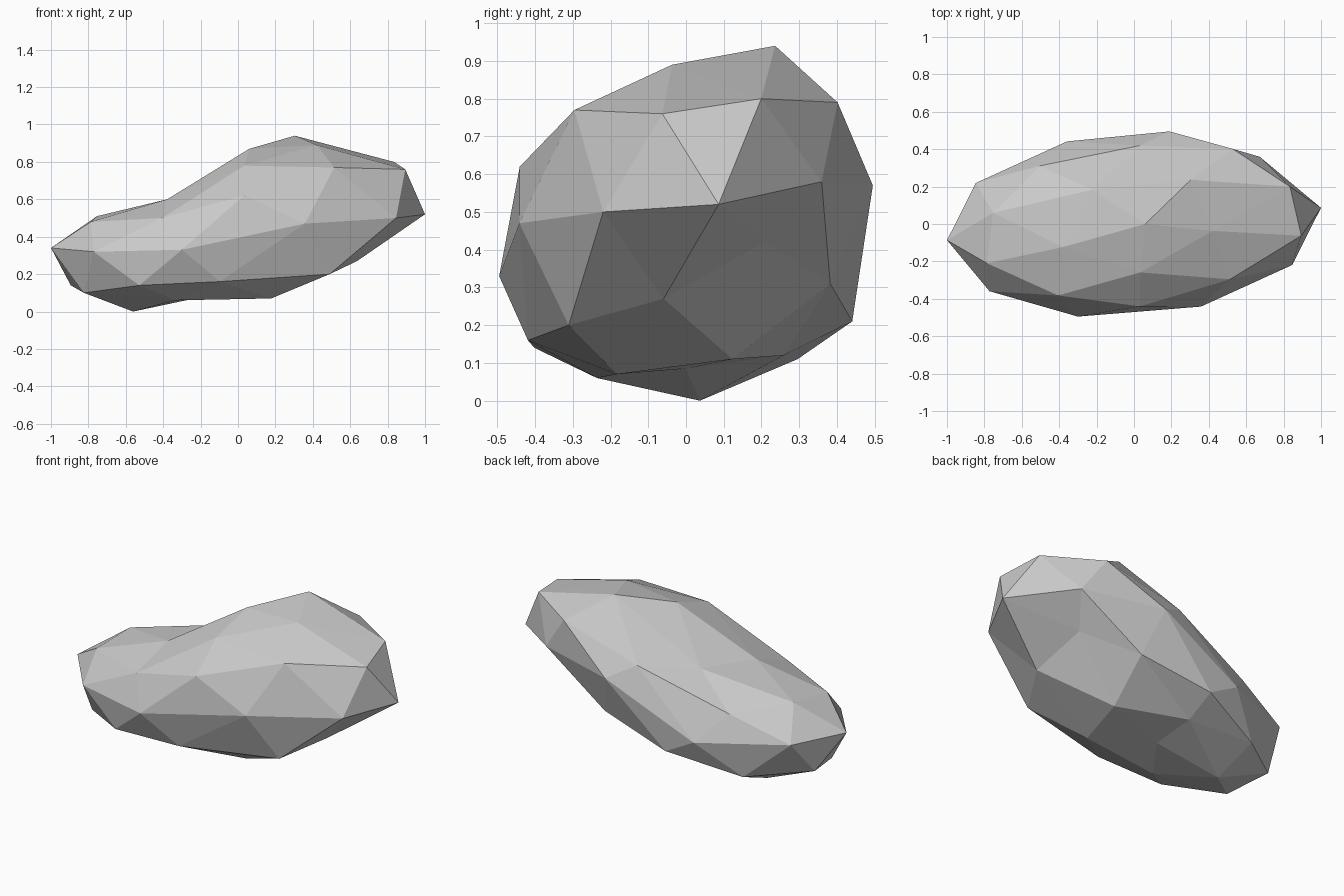
import bpy
import bmesh
from math import atan2, tau

# Heights of each ring of corners, counter-clockwise from +x, top to bottom
RING_HEIGHTS = {
    "top_pole": [.87],
    "crown": [.89, .94, .62, .60, .78],
    "shoulder": [.76, .80, .79, .66, .47, .51, .48, .50, .62, .77],
    "waist": [.52, .58, .57, .31, .34, .34, .32, .33, .47, .50],
    "flank": [.27, .42, .31, .21, .11, .14, .10, .14, .16, .20],
    "base": [.11, .12, 0, .06, .07],
    "bottom_pole": [.085],
}

# Small sideways chips that make the corners irregular, in the same order
RING_CHIPS = {
    "top_pole": [0],
    "crown": [-.14, -.03, .06, .06, -.05],
    "shoulder": [0, .01, .02, .05, .04, .04, .02, .02, -.05, -.06],
    "waist": [0, -.1, -.06, .01, 0, 0, 0, -.05, -.01, 0],
    "flank": [0, -.13, -.11, -.09, -.01, 0, 0, -.02, -.07, .06],
    "base": [-.07, -.09, 0, 0, .02],
    "bottom_pole": [-.1],
}


def ring_name(w):
    """Sort a unit-sphere height into one of the seven rings."""
    limits = [("top_pole", .95), ("crown", .7), ("shoulder", .2),
              ("waist", -.2), ("flank", -.7), ("base", -.95)]
    for name, lower in limits:
        if w > lower:
            return name
    return "bottom_pole"


def turn(vert):
    """Angle around the vertical axis, with a tolerance at zero."""
    return (atan2(vert.co.y, vert.co.x) + .01) % tau


def make_material(name, colour):
    material = bpy.data.materials.new(name)
    material.use_nodes = True
    material.diffuse_color = colour
    shader = material.node_tree.nodes["Principled BSDF"]
    shader.inputs["Base Color"].default_value = colour
    shader.inputs["Roughness"].default_value = .9
    return material


def shape_boulder(bm):
    """Stretch and skew the sphere in plan, then set the ring heights."""
    rings = {name: [] for name in RING_HEIGHTS}
    for vert in bm.verts:
        rings[ring_name(vert.co.z)].append(vert)
    for name, ring in rings.items():
        ring.sort(key=turn)
        for vert, height, chip in zip(ring, RING_HEIGHTS[name], RING_CHIPS[name]):
            u, v, w = vert.co
            # Undercut below the raised end
            undercut = .35 * max(u, 0) * max(-w, 0)
            vert.co.x = .97 * u + .25 * v + .06 * w - undercut + chip
            vert.co.y = .495 * v - .07 * u
            vert.co.z = height


# Remove the default cube
default_cube = bpy.data.objects.get("Cube")
if default_cube:
    bpy.data.objects.remove(default_cube, do_unlink=True)

# Boulder: one faceted stone
bm = bmesh.new()
bmesh.ops.create_icosphere(bm, subdivisions=2, radius=1)
shape_boulder(bm)
bmesh.ops.recalc_face_normals(bm, faces=bm.faces)
for face in bm.faces:
    face.smooth = False
mesh = bpy.data.meshes.new("boulder")
bm.to_mesh(mesh)
bm.free()
mesh.materials.append(make_material("stone_grey", (.59, .59, .59, 1)))
boulder = bpy.data.objects.new("boulder", mesh)
bpy.context.collection.objects.link(boulder)
